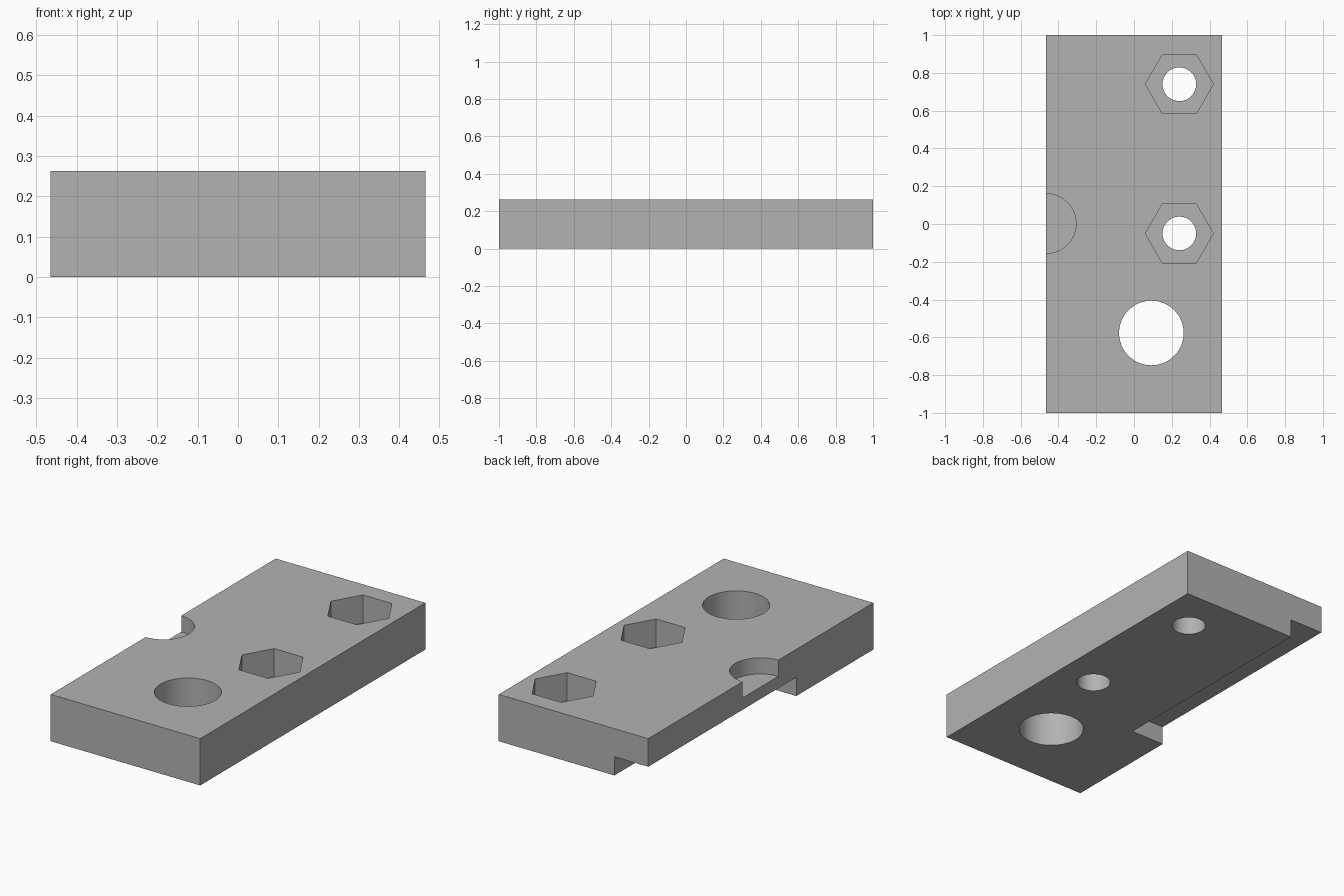
import bpy, bmesh
from math import cos, sin, pi, radians

if "Cube" in bpy.data.objects:
    bpy.data.objects.remove(bpy.data.objects["Cube"], do_unlink=True)

HALF_W, HALF_L, HEIGHT = 0.465, 1.0, 0.263
STEP_Z, STEP_W, STEP_END = 0.105, 0.21, -0.316
OVER = 0.1

grey = bpy.data.materials.new("plain grey")
grey.use_nodes = True
colour = (0.45, 0.45, 0.45, 1)
grey.diffuse_color = colour
grey.node_tree.nodes["Principled BSDF"].inputs["Base Color"].default_value = colour


def extrude(name, outline, z0, z1):
    """Solid made by raising a flat outline from z0 to z1."""
    bm = bmesh.new()
    base = bm.faces.new([bm.verts.new((x, y, z0)) for x, y in outline])
    top = bmesh.ops.extrude_face_region(bm, geom=[base])["geom"]
    verts = [v for v in top if isinstance(v, bmesh.types.BMVert)]
    bmesh.ops.translate(bm, verts=verts, vec=(0, 0, z1 - z0))
    bmesh.ops.recalc_face_normals(bm, faces=bm.faces)
    mesh = bpy.data.meshes.new(name)
    bm.to_mesh(mesh)
    bm.free()
    mesh.materials.append(grey)
    obj = bpy.data.objects.new(name, mesh)
    bpy.context.collection.objects.link(obj)
    return obj


def rectangle(x0, x1, y0, y1):
    return [(x0, y0), (x1, y0), (x1, y1), (x0, y1)]


def polygon(x, y, r, sides):
    return [(x + r * cos(2 * pi * i / sides), y + r * sin(2 * pi * i / sides))
            for i in range(sides)]


plate = extrude("mounting_plate", rectangle(-HALF_W, HALF_W, -HALF_L, HALF_L), 0, HEIGHT)
bpy.context.view_layer.objects.active = plate
plate.select_set(True)


def cut(name, outline, z0, z1):
    """Remove an extruded outline from the plate."""
    cutter = extrude(name, outline, z0, z1)
    cutter.hide_render = True
    mod = plate.modifiers.new(name, 'BOOLEAN')
    mod.operation, mod.solver, mod.object = 'DIFFERENCE', 'EXACT', cutter
    bpy.ops.object.modifier_apply(modifier=name)
    bpy.data.objects.remove(cutter, do_unlink=True)


TOP, BELOW = HEIGHT + OVER, -OVER

# Long step under one edge, open at the back
cut("underside_step",
    rectangle(-HALF_W - OVER, -HALF_W + STEP_W, STEP_END, HALF_L + OVER), BELOW, STEP_Z)

# Bolt holes with hexagonal nut pockets
for y in (0.74, -0.05):
    cut("nut_pocket", polygon(0.24, y, 0.18, 6), STEP_Z, TOP)
    cut("bolt_hole", polygon(0.24, y, 0.089, 64), BELOW, TOP)

# Large through hole
cut("large_hole", polygon(0.092, -0.577, 0.171, 64), BELOW, TOP)

# Shallow half-round recess in the edge
cut("edge_recess", polygon(-HALF_W, 0.002, 0.158, 64), 0.172, TOP)

bpy.ops.object.shade_smooth_by_angle(angle=radians(30))
